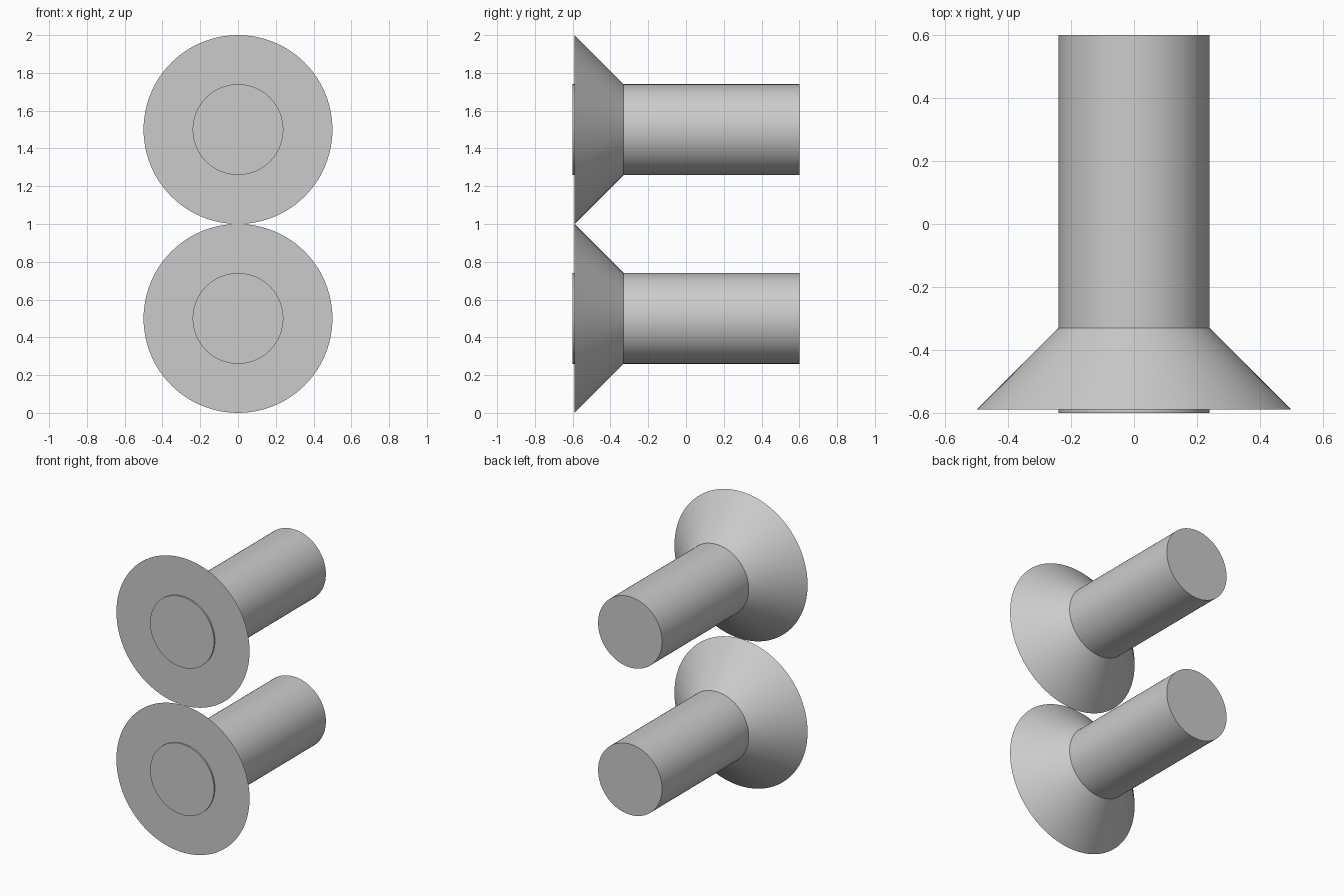
import bpy
import math

cube = bpy.data.objects.get("Cube")
if cube:
    bpy.data.objects.remove(cube, do_unlink=True)

# Single grey material
GREY = (0.6, 0.6, 0.6, 1.0)
grey = bpy.data.materials.new("light grey")
grey.use_nodes = True
grey.diffuse_color = GREY
grey.node_tree.nodes["Principled BSDF"].inputs["Base Color"].default_value = GREY

SHAFT_RADIUS = 0.24
HEAD_RADIUS = 0.5


def round_part(name, front_radius, back_radius, front_y, back_y, z):
    """Solid of revolution lying along y, tapering from front to back."""
    bpy.ops.mesh.primitive_cone_add(
        vertices=96, radius1=front_radius, radius2=back_radius,
        depth=back_y - front_y,
        location=(0, (front_y + back_y) / 2, z),
        rotation=(-math.pi / 2, 0, 0))
    part = bpy.context.object
    part.name = name
    part.data.materials.append(grey)
    bpy.ops.object.shade_smooth_by_angle(angle=math.radians(30))
    return part


# Two stacked pins, each a straight shaft through a flared head
for label, z in (("lower", 0.5), ("upper", 1.5)):
    round_part(label + "_shaft", SHAFT_RADIUS, SHAFT_RADIUS, -0.6, 0.6, z)
    round_part(label + "_flared_head", HEAD_RADIUS, SHAFT_RADIUS, -0.59, -0.33, z)
